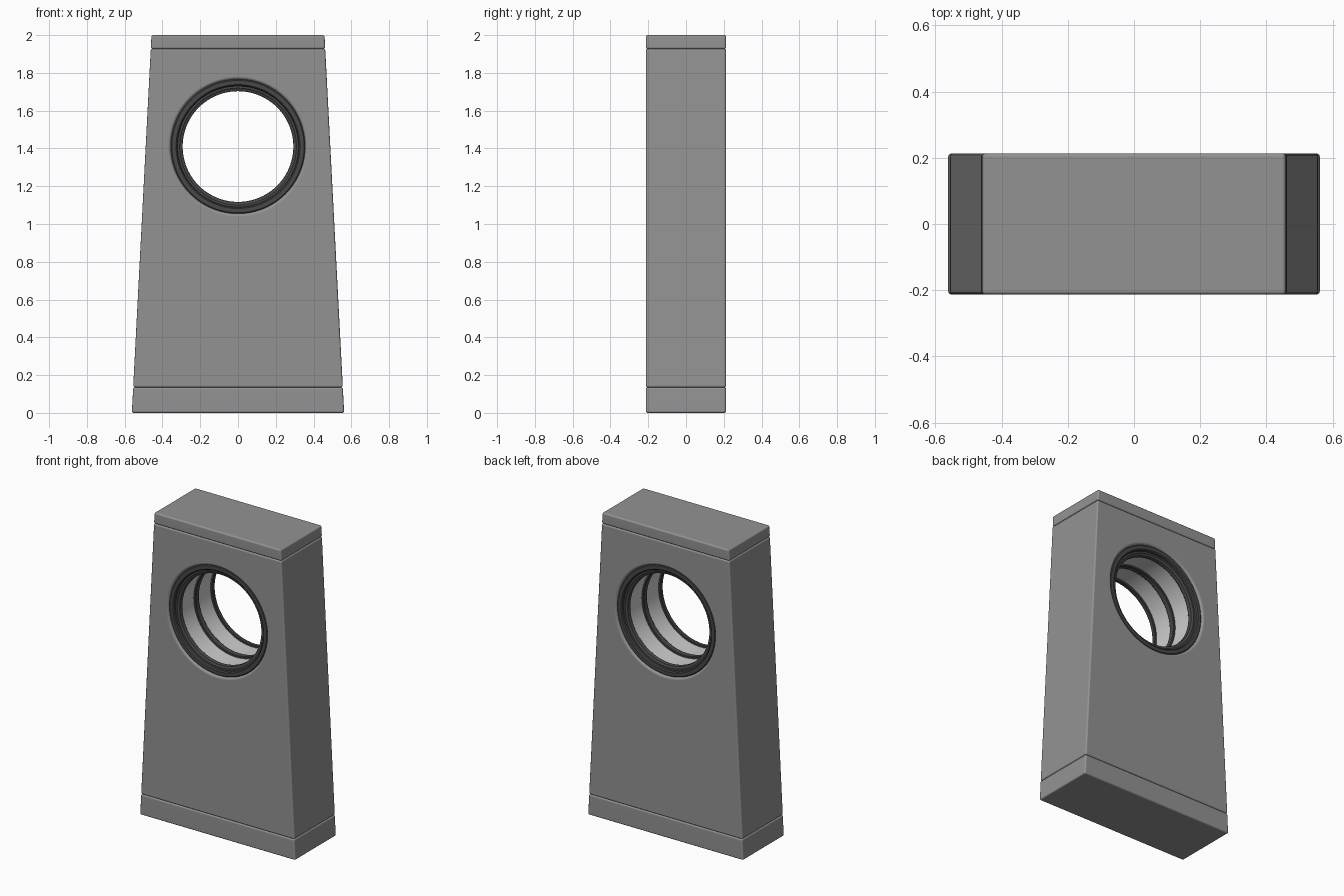
import bpy, bmesh, math

if "Cube" in bpy.data.objects:
    bpy.data.objects.remove(bpy.data.objects["Cube"])

HALF_D = 0.213          # half depth of the block
HOLE_Z = 1.41           # height of the round opening
SEG = 96


def material(name, v):
    m = bpy.data.materials.new(name)
    m.diffuse_color = (v, v, v, 1)
    m.use_nodes = True
    m.node_tree.nodes["Principled BSDF"].inputs["Base Color"].default_value = m.diffuse_color
    return m


STONE = material("mid grey", 0.29)
DARK = material("dark grey", 0.065)
LIGHT = material("light grey", 0.62)


def make_object(name, bm, mat):
    bmesh.ops.recalc_face_normals(bm, faces=bm.faces)
    me = bpy.data.meshes.new(name)
    bm.to_mesh(me)
    bm.free()
    ob = bpy.data.objects.new(name, me)
    bpy.context.collection.objects.link(ob)
    me.materials.append(mat)
    return ob


def smooth(ob):
    bpy.ops.object.select_all(action='DESELECT')
    ob.select_set(True)
    bpy.context.view_layer.objects.active = ob
    bpy.ops.object.shade_smooth_by_angle(angle=math.radians(35))


def half_width(z):
    return 0.562 - 0.052 * z


def slab(name, z0, z1):
    """Tapered block slice with small rounded edges."""
    bm = bmesh.new()
    rings = []
    for z in (z0, z1):
        w = half_width(z)
        rings.append([bm.verts.new((sx * w, sy * HALF_D, z))
                      for sx, sy in ((-1, -1), (1, -1), (1, 1), (-1, 1))])
    a, b = rings
    bm.faces.new(a)
    bm.faces.new(b)
    for i in range(4):
        j = (i + 1) % 4
        bm.faces.new((a[i], a[j], b[j], b[i]))
    bmesh.ops.recalc_face_normals(bm, faces=bm.faces)
    bmesh.ops.bevel(bm, geom=bm.edges[:], offset=0.01, segments=3,
                    profile=0.5, affect='EDGES')
    return make_object(name, bm, STONE)


def lathe(name, profile, mat, closed=True):
    """Spin (radius, y) points round the axis of the opening."""
    bm = bmesh.new()
    cols = []
    for k in range(SEG):
        t = 2 * math.pi * k / SEG
        cols.append([bm.verts.new((r * math.cos(t), y, HOLE_Z + r * math.sin(t)))
                     for r, y in profile])
    n = len(profile)
    for k in range(SEG):
        p, q = cols[k], cols[(k + 1) % SEG]
        for i in range(n if closed else n - 1):
            j = (i + 1) % n
            bm.faces.new((p[i], p[j], q[j], q[i]))
    if not closed:
        bm.faces.new([c[0] for c in cols])
        bm.faces.new([c[-1] for c in cols])
    return make_object(name, bm, mat)


# Three stacked slices: plinth, main body, cap
plinth = slab("plinth", 0.0, 0.135)
body = slab("body", 0.135, 1.927)
cap = slab("cap", 1.927, 2.0)

# Round opening with softened lips, cut through the body
lip = [(0.372, 0.23), (0.372, 0.2131), (0.364, 0.211), (0.358, 0.206), (0.355, 0.198)]
cutter = lathe("opening_cutter",
               [(r, -y) for r, y in lip] + [(r, y) for r, y in reversed(lip)],
               STONE, closed=False)
cutter.hide_render = True
mod = body.modifiers.new("opening", 'BOOLEAN')
mod.operation = 'DIFFERENCE'
mod.solver = 'EXACT'
mod.object = cutter
bpy.context.view_layer.objects.active = body
bpy.ops.object.modifier_apply(modifier=mod.name)
bpy.data.objects.remove(cutter)

# Light lining of the opening
lining = lathe("lining", [(0.306, -0.18), (0.306, 0.18), (0.357, 0.18), (0.357, -0.18)], LIGHT)

# Dark stepped rims at both ends
rim = [(0.357, 0.17), (0.357, 0.198), (0.350, 0.204), (0.328, 0.204), (0.322, 0.198),
       (0.320, 0.186), (0.309, 0.186), (0.305, 0.182), (0.295, 0.180),
       (0.293, 0.176), (0.293, 0.157), (0.296, 0.153), (0.310, 0.153)]
rims = [lathe(n, [(r, s * y) for r, y in rim], DARK)
        for n, s in (("front_rim", -1), ("back_rim", 1))]

# Dark band round the middle of the lining
band = lathe("middle_band", [(0.312, -0.02), (0.297, -0.02), (0.294, -0.016),
                             (0.294, 0.016), (0.297, 0.02), (0.312, 0.02)], DARK)

for ob in [plinth, body, cap, lining, band] + rims:
    smooth(ob)
for ob in (plinth, body, cap):
    wn = ob.modifiers.new("flat faces", 'WEIGHTED_NORMAL')
    wn.keep_sharp = True
